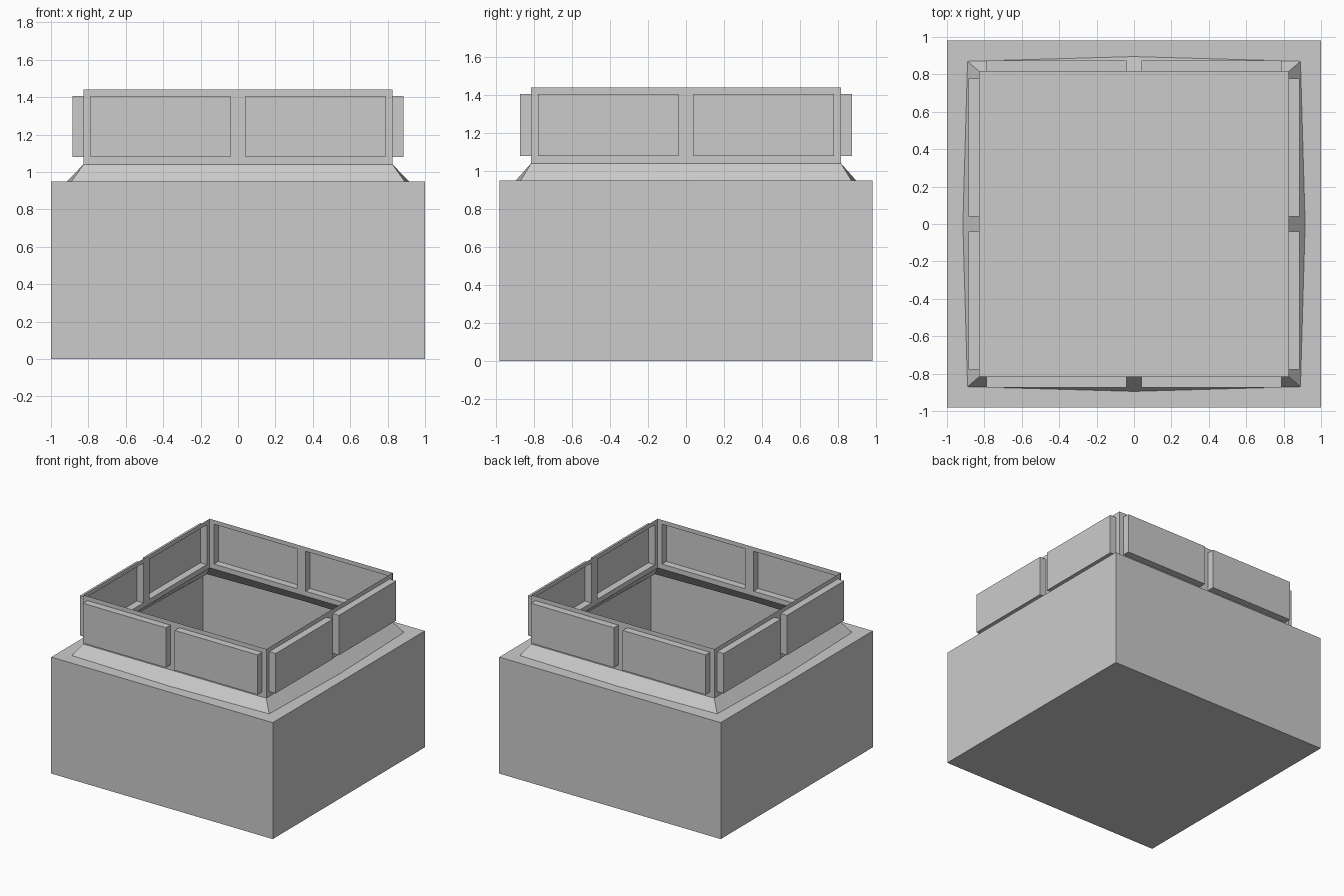
import bpy
import bmesh
from math import radians, pi
from mathutils import Matrix, Vector

cube = bpy.data.objects.get("Cube")
if cube:
    bpy.data.objects.remove(cube, do_unlink=True)

grey = bpy.data.materials.new("plain grey")
grey.use_nodes = True
colour = (0.6, 0.6, 0.6, 1.0)
grey.diffuse_color = colour
grey.node_tree.nodes["Principled BSDF"].inputs["Base Color"].default_value = colour

BODY_TOP, COLLAR_BASE, COLLAR_TOP = 0.95, 1.04, 1.44
COLLAR_X, COLLAR_Y = 0.826, 0.815
PANEL_DEPTH = 0.058


def finish(bm, name):
    mesh = bpy.data.meshes.new(name)
    bm.to_mesh(mesh)
    bm.free()
    mesh.materials.append(grey)
    obj = bpy.data.objects.new(name, mesh)
    bpy.context.collection.objects.link(obj)
    return obj


def ring(bm, x, y, z, bulge=0.0):
    """Rectangle with a midpoint on each side, which may bow outward."""
    bx, by = x + bulge, y + bulge
    outline = [(-x, -y), (0, -by), (x, -y), (bx, 0),
               (x, y), (0, by), (-x, y), (-bx, 0)]
    return [bm.verts.new((px, py, z)) for px, py in outline]


def bridge(bm, low, high):
    n = len(low)
    for i in range(n):
        j = (i + 1) % n
        bm.faces.new((low[i], low[j], high[j], high[i]))


# Hollow body with a flat rim around its opening
bm = bmesh.new()
bottom = ring(bm, 1.0, 0.98, 0)
top = ring(bm, 1.0, 0.98, BODY_TOP)
opening = ring(bm, 0.89, 0.87, BODY_TOP, 0.025)
bm.faces.new(bottom[::-1])
bridge(bm, bottom, top)
bridge(bm, top, opening)
finish(bm, "body")

# Sloping shoulder, softly bowed along each side
bm = bmesh.new()
bridge(bm, ring(bm, 0.89, 0.87, BODY_TOP, 0.025),
       ring(bm, COLLAR_X, COLLAR_Y, COLLAR_BASE))
shoulder = finish(bm, "shoulder")
bpy.ops.object.select_all(action="DESELECT")
shoulder.select_set(True)
bpy.context.view_layer.objects.active = shoulder
bpy.ops.object.shade_smooth_by_angle(angle=radians(30))


# Collar walls, each with two panels pushed outward and hollow behind
def collar_wall(name, half, distance, turn):
    bm = bmesh.new()
    edge = half - 0.038
    columns = [-half, -edge, -0.04, 0.04, edge, half]
    rows = [COLLAR_BASE, 1.08, 1.405, COLLAR_TOP]
    grid = [[bm.verts.new((x, -distance, z)) for x in columns] for z in rows]
    panels = []
    for r in range(len(rows) - 1):
        for c in range(len(columns) - 1):
            face = bm.faces.new((grid[r][c], grid[r][c + 1],
                                 grid[r + 1][c + 1], grid[r + 1][c]))
            if r == 1 and c in (1, 3):
                panels.append(face)
    pushed = bmesh.ops.extrude_face_region(bm, geom=panels)["geom"]
    verts = [v for v in pushed if isinstance(v, bmesh.types.BMVert)]
    bmesh.ops.translate(bm, verts=verts, vec=Vector((0, -PANEL_DEPTH, 0)))
    # Remove the flat faces left behind the pushed panels
    left = [f for f in panels if f.is_valid]
    if left:
        bmesh.ops.delete(bm, geom=left, context="FACES_ONLY")
    bmesh.ops.recalc_face_normals(bm, faces=bm.faces)
    bm.normal_update()
    if sum(f.normal.y * f.calc_area() for f in bm.faces) > 0:
        bmesh.ops.reverse_faces(bm, faces=bm.faces)
    bm.transform(Matrix.Rotation(turn, 4, "Z"))
    finish(bm, name)


collar_wall("collar_front", COLLAR_X, COLLAR_Y, 0)
collar_wall("collar_left", COLLAR_Y, COLLAR_X, pi / 2)
collar_wall("collar_back", COLLAR_X, COLLAR_Y, pi)
collar_wall("collar_right", COLLAR_Y, COLLAR_X, -pi / 2)
